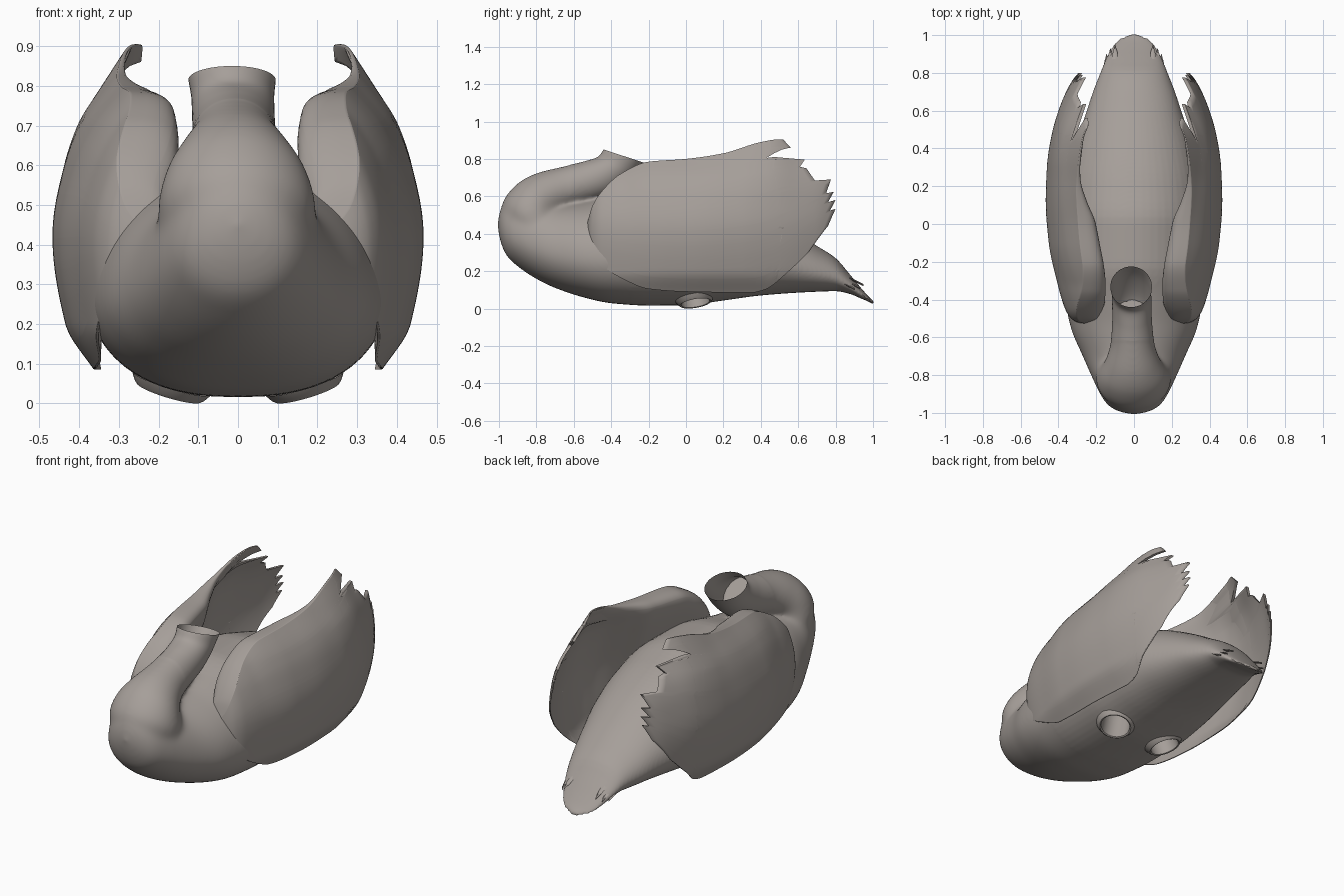
import bpy, bmesh, math
from mathutils import Vector

if "Cube" in bpy.data.objects:
    bpy.data.objects.remove(bpy.data.objects["Cube"])

mat = bpy.data.materials.new("warm_grey")
mat.diffuse_color = (0.38, 0.345, 0.32, 1)
mat.use_nodes = True
mat.node_tree.nodes["Principled BSDF"].inputs["Base Color"].default_value = mat.diffuse_color


def curve(pts):
    """Smooth interpolation through (t, value) points."""
    xs = [p[0] for p in pts]
    ys = [p[1] for p in pts]
    n = len(pts)
    s = [(ys[i + 1] - ys[i]) / (xs[i + 1] - xs[i]) for i in range(n - 1)]
    m = [s[0]] + [0 if a * b <= 0 else 2 * a * b / (a + b) for a, b in zip(s, s[1:])] + [s[-1]]

    def f(t):
        t = min(max(t, xs[0]), xs[-1])
        i = 0
        while i < n - 2 and t > xs[i + 1]:
            i += 1
        h = xs[i + 1] - xs[i]
        k = (t - xs[i]) / h
        return ((2*k**3 - 3*k*k + 1) * ys[i] + (k**3 - 2*k*k + k) * h * m[i]
                + (3*k*k - 2*k**3) * ys[i + 1] + (k**3 - k*k) * h * m[i + 1])
    return f


def loft(name, rings, caps=(False, False), extra=()):
    """Skin a list of closed rings with quads."""
    n = len(rings[0])
    verts = [v for r in rings for v in r]
    faces = [(i*n + j, i*n + (j+1) % n, (i+1)*n + (j+1) % n, (i+1)*n + j)
             for i in range(len(rings) - 1) for j in range(n)]
    if caps[0]:
        faces.append(tuple(range(n)))
    if caps[1]:
        faces.append(tuple(range((len(rings)-1)*n, len(rings)*n)))
    me = bpy.data.meshes.new(name)
    me.from_pydata(verts, [], faces + list(extra))
    bm = bmesh.new()
    bm.from_mesh(me)
    bmesh.ops.remove_doubles(bm, verts=bm.verts, dist=0.0005)
    bmesh.ops.recalc_face_normals(bm, faces=bm.faces)
    bm.to_mesh(me)
    bm.free()
    me.materials.append(mat)
    ob = bpy.data.objects.new(name, me)
    bpy.context.collection.objects.link(ob)
    return ob


def activate(*obs):
    bpy.ops.object.select_all(action='DESELECT')
    for ob in obs:
        ob.select_set(True)
    bpy.context.view_layer.objects.active = obs[0]


def smooth(ob, angle=45):
    activate(ob)
    bpy.ops.object.shade_smooth_by_angle(angle=math.radians(angle))


def mirror(ob):
    ob.modifiers.new("mirror", 'MIRROR').use_mirror_merge = False


# Body: egg-shaped sections from breast to tail (y, bottom, top, half width)
SECT = [(-1.008, .44, .46, .01), (-.993, .36, .53, .08), (-.958, .28, .58, .14), (-.9, .225, .6, .18),
        (-.8, .158, .58, .228), (-.7, .11, .56, .272), (-.55, .06, .57, .335), (-.4, .028, .6, .365),
        (-.2, .016, .64, .38), (0, .018, .64, .38), (.2, .043, .59, .36), (.4, .07, .51, .315),
        (.6, .085, .4, .25), (.7, .09, .335, .217), (.8, .093, .27, .178), (.87, .08, .19, .15),
        (.94, .052, .105, .112), (.98, .035, .06, .075), (1.003, .022, .04, .02)]
bot, top, wid = (curve([(s[0], s[k]) for s in SECT]) for k in (1, 2, 3))
rings = []
for i in range(81):
    y = -math.cos(math.pi * i / 80) * 1.0055 - .0025
    b, t, w = bot(y), top(y), wid(y)
    mid = b + (t - b) * .42
    flat = .82 + .18 * min(1, max(0, (-.5 - y) / .4))
    ring = []
    for j in range(56):
        a = 2 * math.pi * j / 56
        s, c = math.sin(a), math.cos(a)
        if s < 0:
            c = math.copysign(abs(c) ** flat, c)
        ring.append((w * c, y, mid + s * ((t - mid) if s > 0 else (mid - b))))
    rings.append(ring)
body = loft("body", rings, (True, True))

# Neck: swept oval rings that fold back and end in an open rim
NECK = [(-.91, .33, -.55, .22, .18), (-.988, .53, -.64, .43, .2),
        (-.913, .658, -.67, .5, .177), (-.805, .722, -.63, .535, .14), (-.67, .757, -.54, .562, .112),
        (-.55, .785, -.4, .613, .104), (-.47, .812, -.28, .71, .104), (-.44, .85, -.225, .78, .11)]
nf = [curve([(i, s[k]) for i, s in enumerate(NECK)]) for k in range(5)]


def neck_ring(q):
    yt, zt, yb, zb, w = (f(q) for f in nf)
    return [(w * math.sin(a) - .015 * q / 7, (yt + yb) / 2 + (yt - yb) / 2 * math.cos(a),
             (zt + zb) / 2 + (zt - zb) / 2 * math.cos(a))
            for a in (2 * math.pi * j / 48 for j in range(48))]


smooth(loft("neck", [neck_ring(4.4 + 2.6 * i / 24) for i in range(25)]), 60)

# Fuse neck base and body, then relax the breast so they flow together
base = loft("neck_base", [neck_ring(5 * i / 40) for i in range(41)], (True, True))
activate(body, base)
bpy.ops.object.join()
rm = body.modifiers.new("fuse", 'REMESH')
rm.mode = 'VOXEL'
rm.voxel_size = .009
bpy.ops.object.modifier_apply(modifier=rm.name)
bm = bmesh.new()
bm.from_mesh(body.data)
bmesh.ops.smooth_vert(bm, verts=bm.verts, factor=.5, use_axis_x=True, use_axis_y=False, use_axis_z=True)
for _ in range(25):
    front = [v for v in bm.verts if v.co.y < -.3 and not (v.co.z > .6 and v.co.y > -.62)]
    bmesh.ops.smooth_vert(bm, verts=front, factor=.5, use_axis_x=True, use_axis_y=True, use_axis_z=True)
bm.to_mesh(body.data)
bm.free()

# Wing: thick rounded shoulder thinning to a raised sheet with feathered rear edge
z_low = curve([(-.53, .4), (-.5, .29), (-.43, .215), (-.35, .165), (-.2, .105), (0, .09), (.35, .085),
               (.42, .1), (.55, .2), (.68, .325), (.8, .43)])
z_top = curve([(-.53, .45), (-.5, .55), (-.43, .65), (-.35, .72), (-.2, .785), (0, .8), (.2, .83),
               (.4, .89), (.5, .905), (.6, .885), (.8, .86)])
x_out = curve([(.08, .36), (.2, .435), (.45, .474), (.6, .457), (.7, .43), (.8, .375), (.91, .31)])
plan = curve([(-.53, .56), (-.52, .64), (-.5, .71), (-.45, .78), (-.3, .88), (-.1, .97), (.1, 1),
              (.3, .98), (.5, .91), (.7, .76), (.85, .56)])
curl = curve([(-.53, .02), (-.3, .085), (0, .075), (.2, .05), (.45, .02), (.62, .06), (.85, .08)])
thick = curve([(-.53, .01), (-.52, .08), (-.5, .13), (-.4, .19), (-.2, .2), (0, .18), (.12, .12),
               (.25, .05), (.4, .016), (.85, .01)])
# rear edge: feather tips and notches (height fraction, y)
EDGE = [(0, .66), (.1, .76), (.24, .8), (.26, .77), (.35, .8), (.37, .76), (.46, .79), (.48, .75),
        (.62, .775), (.65, .69), (.78, .645), (.8, .61), (.86, .635), (.885, .43), (.95, .56), (1, .52)]


def edge(v):
    for (a, ya), (b, yb) in zip(EDGE, EDGE[1:]):
        if v <= b:
            return ya + (yb - ya) * (v - a) / (b - a)
    return EDGE[-1][1]


vs = sorted(set([round(.5 - .5 * math.cos(math.pi * i / 40), 3) for i in range(41)] + [e[0] for e in EDGE]))
NU, m = 70, len(vs)
rings = []
for i in range(NU + 1):
    u = (i / NU) ** 1.5
    outer, inner = [], []
    for v in vs:
        # rows stay level with each other until near the feathers
        y = -.53 + (edge(v) + .53) * u
        y0 = -.53 + 1.23 * u
        if y0 < .43:
            k = max(0, (u - .7) / .3)
            y = min(y0, edge(v)) * (1 - k) + edge(v) * k
        z = z_low(y) + (z_top(y) - z_low(y)) * v
        x = x_out(z) * plan(y) - curl(y) * v ** 3
        t = thick(y) * v * (1 - v) ** .4 * 2.3 + .006
        outer.append((x, y, z))
        inner.append((x - t, y, z))
    rings.append(outer + inner[::-1])
o = NU * 2 * m
rear = [(o + j, o + j + 1, o + 2*m - 2 - j, o + 2*m - 1 - j) for j in range(m - 1)]
wing = loft("wing", rings, (True, False), rear)
mirror(wing)
smooth(wing, 70)

# Leg sockets: sloping rims under the body around cut openings
axis = Vector((.3, .17, -1)).normalized()
rot = Vector((0, 0, 1)).rotation_difference(axis)
centre = Vector((.172, .05, .034))


def disc(r, d):
    return [centre + rot @ Vector((r * math.cos(a), r * math.sin(a), d))
            for a in (2 * math.pi * j / 40 for j in range(40))]


rim = loft("leg_socket", [disc(.105, -.02), disc(.092, 0), disc(.084, .007), disc(.077, .004), disc(.077, -.1)])
mirror(rim)
smooth(rim)
for side in (1, -1):
    pts = [[(p.x * side, p.y, p.z) for p in disc(.078, d)] for d in (-.25, .1)]
    cutter = loft("socket_cutter", pts, (True, True))
    cutter.hide_render = True
    cut = body.modifiers.new("sockets", 'BOOLEAN')
    cut.object = cutter
    cut.solver = 'EXACT'
    activate(body)
    bpy.ops.object.modifier_apply(modifier=cut.name)
    bpy.data.objects.remove(cutter)
smooth(body)

# Tail feathers: thin blades fanned beside the tail
for i, (x, y, z) in enumerate([(.1, .86, .17), (.125, .84, .155), (.145, .81, .15)]):
    blade = [[(x + s * w, y + d, z - d * .5 + h) for s, h in ((-1, 0), (0, .006), (1, 0), (0, -.006))]
             for d, w in ((-.14, .02), (-.03, .02), (.05, .012), (.09, .001))]
    f = loft("tail_feather_%d" % (i + 1), blade, (True, True))
    mirror(f)
    smooth(f)
